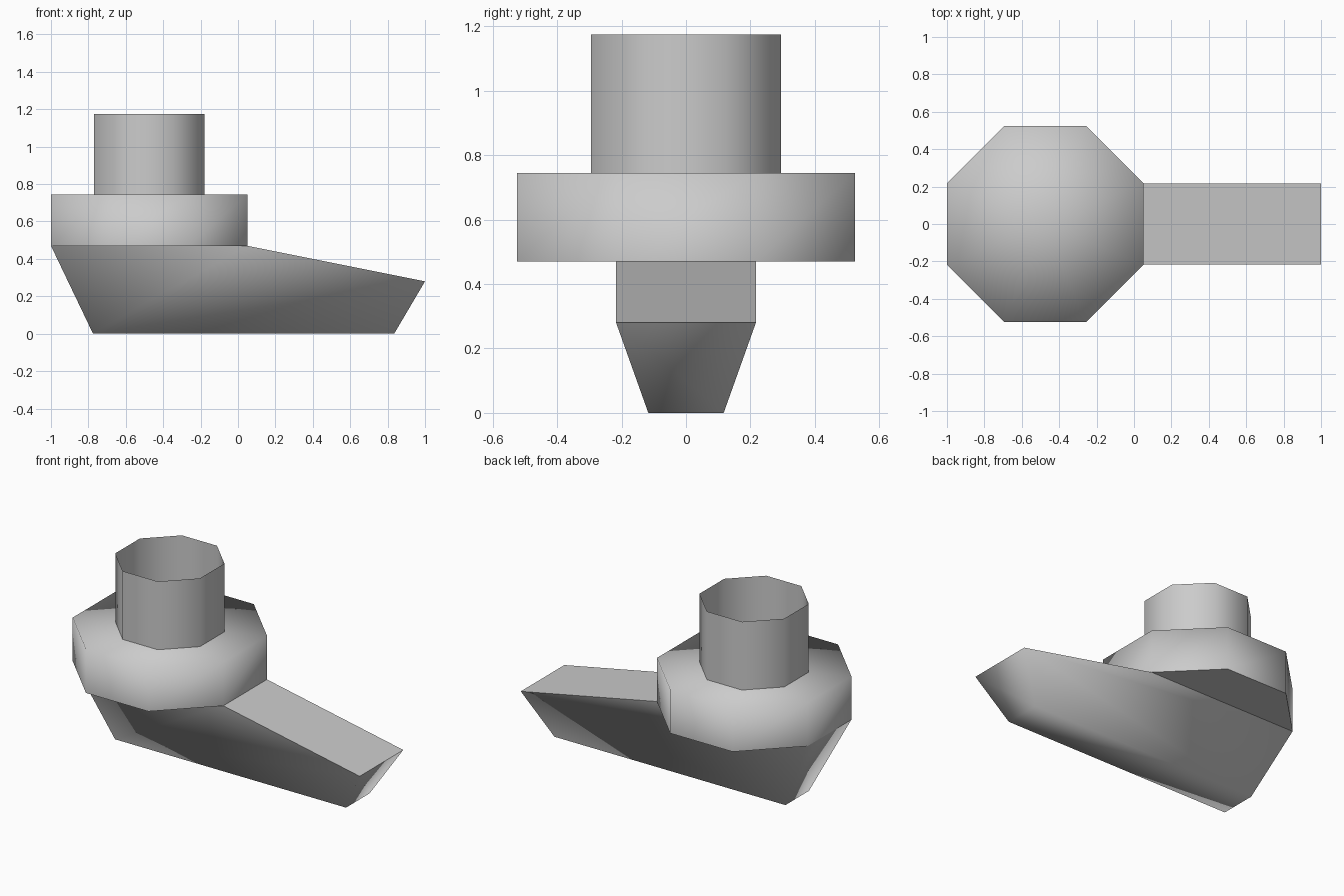
import bpy, bmesh, math

cube = bpy.data.objects.get("Cube")
if cube:
    bpy.data.objects.remove(cube, do_unlink=True)

GREY = 0.6
grey = bpy.data.materials.new("plain grey")
grey.use_nodes = True
grey.diffuse_color = (GREY, GREY, GREY, 1)
grey.node_tree.nodes["Principled BSDF"].inputs["Base Color"].default_value = (GREY, GREY, GREY, 1)

CENTRE_X = -0.475      # shared axis of collar and tube
DECK = 0.47            # height of the hull top
COLLAR_TOP = 0.745
TUBE_TOP = 1.175


def finish(bm, name, is_sharp):
    """Smooth the part, keeping a crease where the rule says so."""
    bm.normal_update()
    for face in bm.faces:
        face.smooth = True
    for edge in bm.edges:
        edge.smooth = not is_sharp(edge)
    mesh = bpy.data.meshes.new(name)
    bm.to_mesh(mesh)
    bm.free()
    mesh.materials.append(grey)
    obj = bpy.data.objects.new(name, mesh)
    bpy.context.collection.objects.link(obj)
    return obj


def octagon(bm, half_width, z):
    """Eight corners with flat sides facing x and y."""
    r = half_width / math.cos(math.pi / 8)
    return [bm.verts.new((CENTRE_X + r * math.cos((i + 0.5) * math.pi / 4),
                          r * math.sin((i + 0.5) * math.pi / 4), z)) for i in range(8)]


def prism(name, half_width, bottom, top, capped):
    bm = bmesh.new()
    low, high = octagon(bm, half_width, bottom), octagon(bm, half_width, top)
    for i in range(8):
        j = (i + 1) % 8
        bm.faces.new((low[i], low[j], high[j], high[i]))
    if capped:
        # top fan blends into the walls, underside stays flat
        hub = bm.verts.new((CENTRE_X, 0, top))
        for i in range(8):
            bm.faces.new((high[i], high[(i + 1) % 8], hub))
        bm.faces.new(low[::-1])
    return finish(bm, name, lambda e: capped and all(v.co.z < bottom + 0.01 for v in e.verts))


# collar and open tube
prism("collar", 0.525, DECK, COLLAR_TOP, True)
prism("tube", 0.295, COLLAR_TOP, TUBE_TOP, False)

# tapered hull: side profile as (x, half width, z), mirrored across y
profile = [(-1, 0.217, DECK), (-0.775, 0.117, 0), (0.835, 0.117, 0),
           (1, 0.217, 0.28), (0.05, 0.217, DECK)]
bm = bmesh.new()
near = [bm.verts.new((x, -w, z)) for x, w, z in profile]
far = [bm.verts.new((x, w, z)) for x, w, z in profile]
bm.faces.new(near)
bm.faces.new(far[::-1])
for i in range(len(profile)):
    j = (i + 1) % len(profile)
    bm.faces.new((near[j], near[i], far[i], far[j]))
# the collar underside closes the hull beneath it, so drop the hidden lid
lid = [f for f in bm.faces if all(v.co.z > DECK - 0.01 for v in f.verts)]
bmesh.ops.delete(bm, geom=lid, context="FACES_ONLY")
finish(bm, "hull", lambda e: any(f.normal.z > 0.5 for f in e.link_faces))
